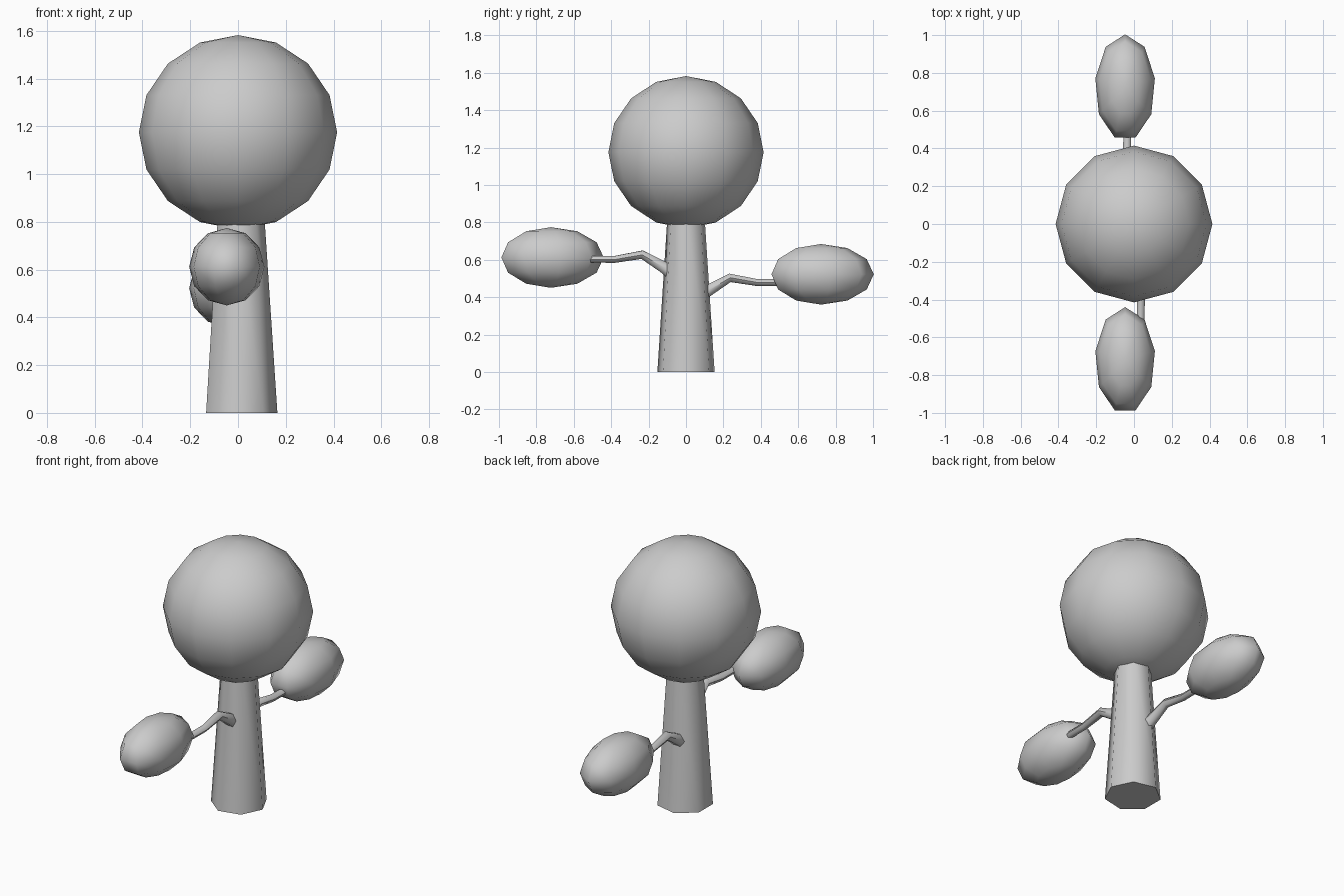
import bpy, math

if "Cube" in bpy.data.objects:
    bpy.data.objects.remove(bpy.data.objects["Cube"])


def smooth(obj, name, angle=60):
    obj.name = name
    bpy.ops.object.shade_smooth_by_angle(angle=math.radians(angle))
    return obj


def foliage(name, loc, scale, segments, rings):
    bpy.ops.mesh.primitive_uv_sphere_add(segments=segments, ring_count=rings, radius=1, location=loc)
    obj = bpy.context.object
    obj.scale = scale
    bpy.ops.object.transform_apply(location=False, rotation=False, scale=True)
    smooth(obj, name, 80)


def branch(name, points, radii):
    curve = bpy.data.curves.new(name, 'CURVE')
    curve.dimensions = '3D'
    curve.bevel_depth = 1.0
    curve.bevel_resolution = 1
    curve.use_fill_caps = True
    spline = curve.splines.new('POLY')
    spline.points.add(len(points) - 1)
    for p, co, r in zip(spline.points, points, radii):
        p.co = (*co, 1)
        p.radius = r
    obj = bpy.data.objects.new(name, curve)
    bpy.context.collection.objects.link(obj)
    bpy.ops.object.select_all(action='DESELECT')
    obj.select_set(True)
    bpy.context.view_layer.objects.active = obj
    bpy.ops.object.convert(target='MESH')
    smooth(bpy.context.object, name, 60)


# Tapered seven-sided trunk, running a little way into the crown
bpy.ops.mesh.primitive_cone_add(vertices=7, radius1=0.157, radius2=0.1, depth=0.86,
                                location=(0.008, 0, 0.43), rotation=(0, 0, math.radians(-90)))
smooth(bpy.context.object, "trunk")

# Round crown
foliage("crown", (0, 0, 1.175), (0.415, 0.415, 0.407), 12, 8)

# Side branches: the same shape turned half round and placed at two heights
shape = [(0.02, -0.08, -0.07), (0.02, -0.115, -0.045), (0.035, -0.235, 0.025),
         (0.037, -0.38, 0.0), (0.035, -0.53, 0.0)]
radii = [0.04, 0.036, 0.026, 0.021, 0.02]
for side, turn, base, leaf_z in (("front", 1, 0.602, 0.612), ("back", -1, 0.478, 0.522)):
    branch(side + "_branch", [(x * turn, y * turn, z + base) for x, y, z in shape], radii)
    # Long leaf cluster on the branch end
    foliage(side + "_foliage", (-0.047, -0.722 * turn, leaf_z), (0.16, 0.282, 0.162), 9, 6)
